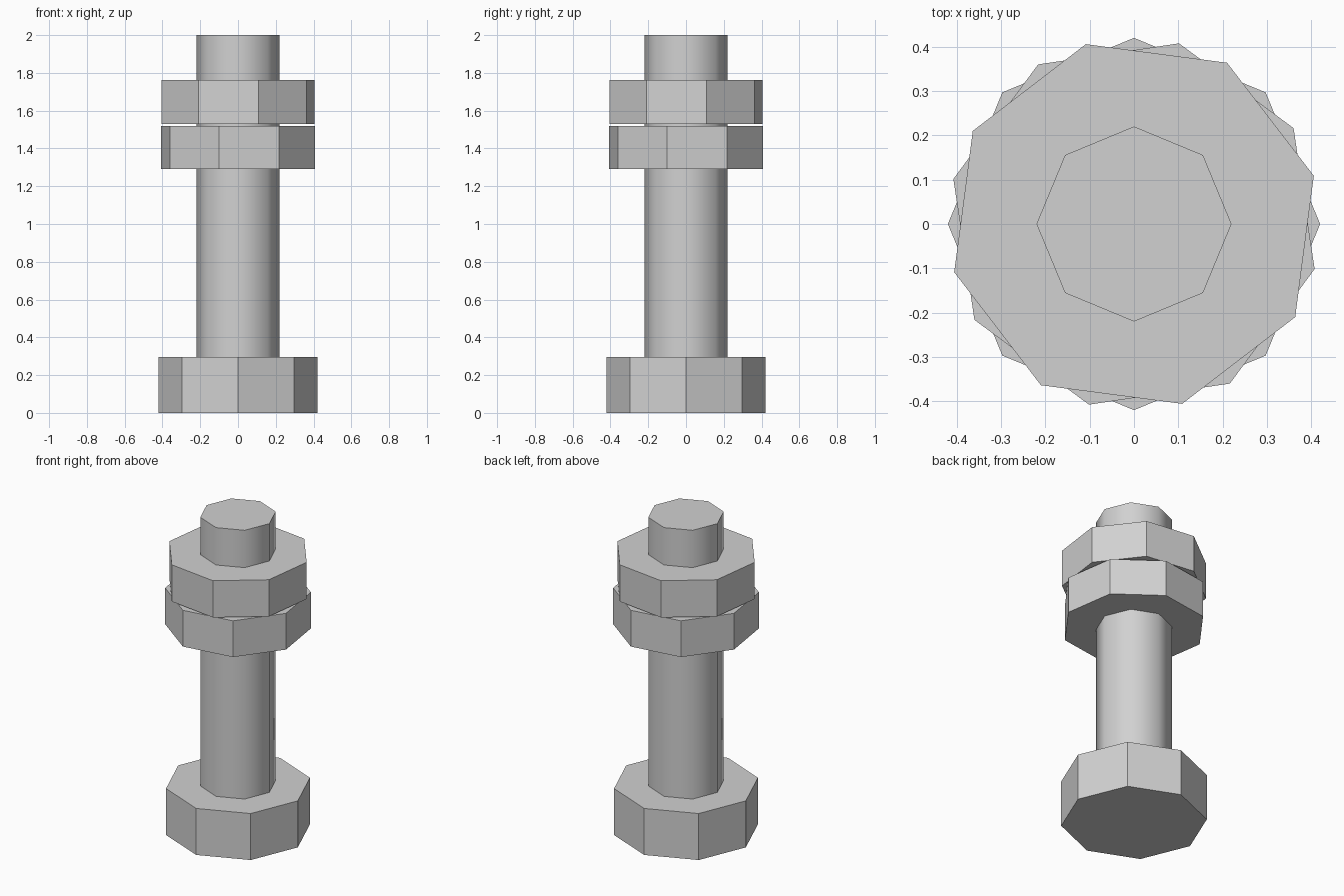
import bpy
import math

cube = bpy.data.objects.get("Cube")
if cube:
    bpy.data.objects.remove(cube, do_unlink=True)

# Single plain grey metal
steel = bpy.data.materials.new("grey_steel")
steel.use_nodes = True
grey = (0.64, 0.64, 0.64, 1)
steel.diffuse_color = grey
steel.node_tree.nodes["Principled BSDF"].inputs["Base Color"].default_value = grey


def octagon(name, radius, bottom, top, turn=0):
    """Eight-sided prism with its first corner turned from +x by some degrees."""
    bpy.ops.mesh.primitive_cylinder_add(
        vertices=8, radius=radius, depth=top - bottom,
        location=(0, 0, (bottom + top) / 2), rotation=(0, 0, math.radians(turn)))
    part = bpy.context.object
    part.name = part.data.name = name
    part.data.materials.append(steel)
    return part


# Bolt: wide head at the base and a smooth shaft
octagon("bolt_head", 0.42, 0, 0.295)
octagon("bolt_shaft", 0.22, 0.15, 2)
bpy.ops.object.shade_smooth_by_angle(angle=math.radians(50))

# Two nuts, each turned differently on the shaft
octagon("lower_nut", 0.42, 1.29, 1.52, -14)
octagon("upper_nut", 0.42, 1.53, 1.763, 15)
